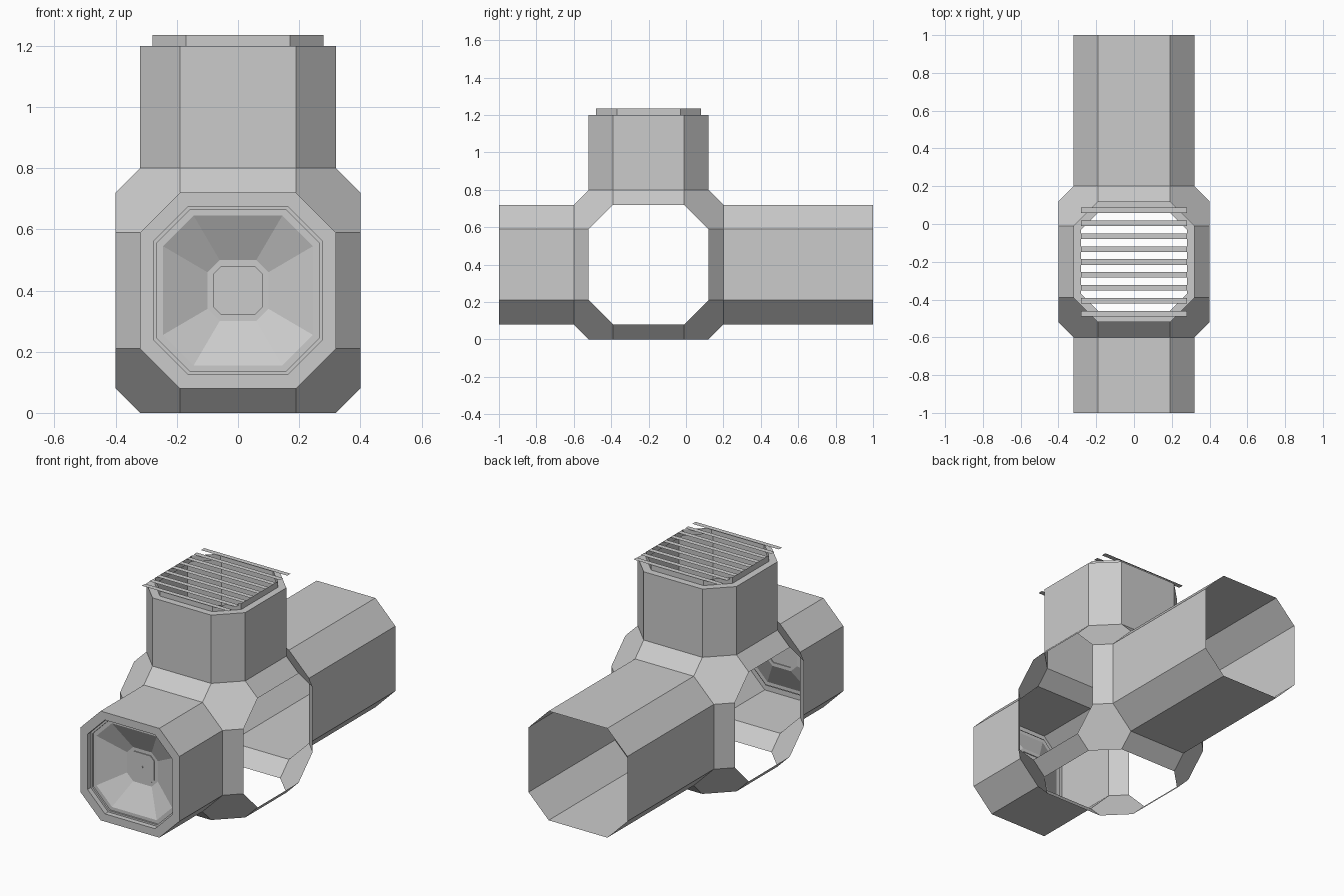
import bpy, bmesh, math
from itertools import permutations, product
from mathutils import Matrix, Vector

if "Cube" in bpy.data.objects:
    bpy.data.objects.remove(bpy.data.objects["Cube"])

CENTER = Vector((0, -0.2, 0.4))

grey = bpy.data.materials.new("plain_grey")
grey.diffuse_color = (0.6, 0.6, 0.6, 1)
grey.use_nodes = True
grey.node_tree.nodes["Principled BSDF"].inputs["Base Color"].default_value = grey.diffuse_color


def finish(bm, name):
    mesh = bpy.data.meshes.new(name)
    bm.to_mesh(mesh)
    bm.free()
    mesh.materials.append(grey)
    obj = bpy.data.objects.new(name, mesh)
    bpy.context.collection.objects.link(obj)
    return obj


def octagon(h, c, z):
    pts = [(h, -c), (h, c), (c, h), (-c, h), (-h, c), (-h, -c), (-c, -h), (c, -h)]
    return [(x, y, z) for x, y in pts]


def loft(name, profile, rot=0, cap=False):
    """Loft octagons (half width, corner, distance from hub centre); rot tilts up-axis about x."""
    bm = bmesh.new()
    rings = [[bm.verts.new(p) for p in octagon(*r)] for r in profile]
    for a, b in zip(rings, rings[1:]):
        for i in range(8):
            j = (i + 1) % 8
            bm.faces.new((a[i], a[j], b[j], b[i]))
    if cap:
        bm.faces.new(rings[-1])
    bm.transform(Matrix.Translation(CENTER) @ Matrix.Rotation(math.radians(rot), 4, 'X'))
    return finish(bm, name)


# Hub: truncated cuboctahedron shell with its six octagons left open
bm = bmesh.new()
for p in permutations((0.40, 0.32, 0.19)):
    for s in product((1, -1), repeat=3):
        bm.verts.new([a * b for a, b in zip(p, s)])
bmesh.ops.convex_hull(bm, input=bm.verts[:])
bm.normal_update()
flat = [f for f in bm.faces if max(abs(n) for n in f.normal) > 0.99]
bmesh.ops.delete(bm, geom=flat, context='FACES')
bmesh.ops.dissolve_limit(bm, angle_limit=0.02, verts=bm.verts[:], edges=bm.edges[:])
bm.transform(Matrix.Translation(CENTER))
finish(bm, "junction_hub")

# Pipes: long open back pipe, short front pipe, upright pipe
loft("back_pipe", [(0.32, 0.19, 0.4), (0.32, 0.19, 1.2)], -90)
loft("front_pipe", [(0.32, 0.19, 0.4), (0.32, 0.19, 0.8), (0.275, 0.162, 0.8),
                    (0.275, 0.162, 0.77)], 90)
loft("top_pipe", [(0.32, 0.19, 0.4), (0.32, 0.19, 0.8), (0.28, 0.17, 0.8),
                  (0.28, 0.17, 0.835)])

# Recessed dish in the front pipe with a small centre cap
loft("front_dish", [(0.275, 0.162, 0.77), (0.265, 0.156, 0.77), (0.265, 0.156, 0.76),
                    (0.245, 0.145, 0.76), (0.10, 0.06, 0.685), (0.08, 0.055, 0.685),
                    (0.08, 0.055, 0.69)], 90, cap=True)
loft("centre_pin", [(0.007, 0.003, 0.69), (0.007, 0.003, 0.693)], 90, cap=True)

# Flat grille slats over the top pipe
bm = bmesh.new()
for i in range(9):
    y = 0.072 - i * 0.0683
    bm.faces.new([bm.verts.new((sx * 0.28, y + sy * 0.015, 1.235))
                  for sx, sy in ((-1, -1), (1, -1), (1, 1), (-1, 1))])
finish(bm, "grille_slats")
